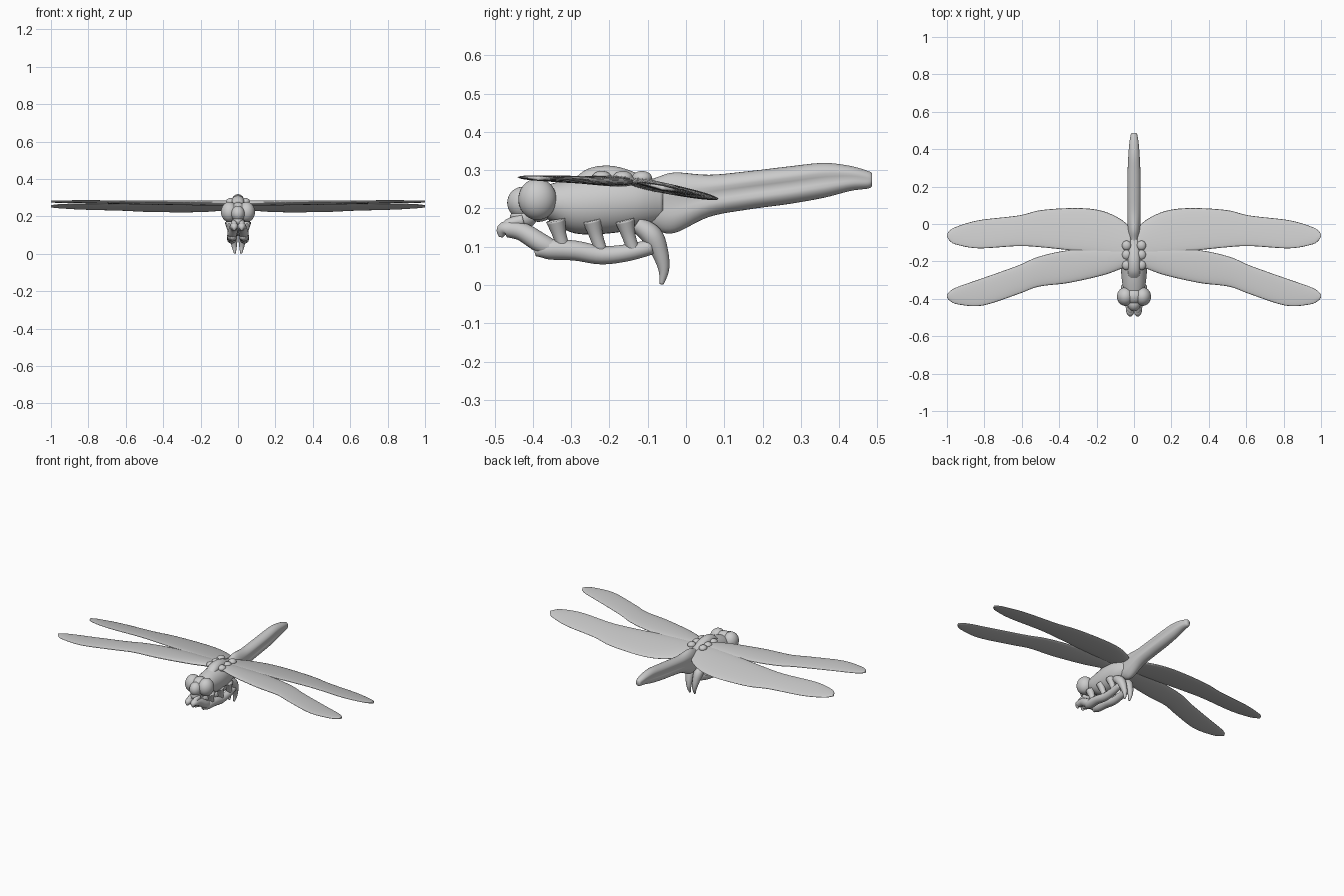
import bpy, bmesh, math
from mathutils import Vector

if "Cube" in bpy.data.objects:
    bpy.data.objects.remove(bpy.data.objects["Cube"])

grey = bpy.data.materials.new("light grey")
grey.use_nodes = True
COLOUR = (0.6, 0.6, 0.6, 1)
grey.diffuse_color = COLOUR
grey.node_tree.nodes["Principled BSDF"].inputs["Base Color"].default_value = COLOUR


def smooth_path(points, steps):
    """Catmull-Rom interpolation of tuples of any length."""
    out = []
    for i in range(len(points) - 1):
        quad = (points[max(i - 1, 0)], points[i], points[i + 1],
                points[min(i + 2, len(points) - 1)])
        for s in range(steps):
            t = s / steps
            out.append([0.5 * (2 * b + (c - a) * t + (2 * a - 5 * b + 4 * c - d) * t * t
                               + (3 * b - a - 3 * c + d) * t ** 3)
                        for a, b, c, d in zip(*quad)])
    out.append(list(points[-1]))
    return out


def finish(name, bm):
    bmesh.ops.recalc_face_normals(bm, faces=bm.faces)
    mesh = bpy.data.meshes.new(name)
    bm.to_mesh(mesh)
    bm.free()
    mesh.materials.append(grey)
    mesh.shade_smooth()
    obj = bpy.data.objects.new(name, mesh)
    bpy.context.collection.objects.link(obj)
    return obj


def loft(name, rings):
    """Skin closed rings of points and cap both ends."""
    bm = bmesh.new()
    loops = [[bm.verts.new(p) for p in ring] for ring in rings]
    for a, b in zip(loops, loops[1:]):
        for i in range(len(a)):
            j = (i + 1) % len(a)
            bm.faces.new((a[i], a[j], b[j], b[i]))
    bm.faces.new(loops[0])
    bm.faces.new(loops[-1])
    return finish(name, bm)


def angles(n):
    return [2 * math.pi * i / n for i in range(n)]


def body(name, stations, groove=0):
    """Stations are y, bottom z, top z, half width; groove pinches the flanks."""
    rings = []
    path = smooth_path(stations, 5)
    for k, (y, low, high, w) in enumerate(path):
        pinch = groove * math.sin(math.pi * k / (len(path) - 1))
        rings.append([(w * math.cos(a) * (1 - pinch * math.exp(-(math.sin(a) / 0.35) ** 2)),
                       y, (low + high) / 2 + (high - low) / 2 * math.sin(a))
                      for a in angles(32)])
    return loft(name, rings)


def tube(name, points, side):
    """Points are x, y, z, radius."""
    path = smooth_path(points, 5)
    spots = [Vector((p[0] * side, p[1], p[2])) for p in path]
    rings = []
    for i, p in enumerate(spots):
        along = (spots[min(i + 1, len(spots) - 1)] - spots[max(i - 1, 0)]).normalized()
        u = along.cross(Vector((1, 0, 0))).normalized()
        v = along.cross(u)
        rings.append([p + path[i][3] * (u * math.cos(a) + v * math.sin(a)) for a in angles(12)])
    return loft(name, rings)


def ball(name, centre, size):
    bm = bmesh.new()
    bmesh.ops.create_uvsphere(bm, u_segments=28, v_segments=18, radius=1)
    bmesh.ops.scale(bm, vec=size, verts=bm.verts)
    bmesh.ops.translate(bm, vec=centre, verts=bm.verts)
    return finish(name, bm)


def wing(name, stations, height, slope, pivot, side):
    """Stations are x, rear edge y, front edge y; the sheet tilts along y."""
    rings = []
    for x, rear, front in smooth_path(stations, 6):
        mid, half = (rear + front) / 2, (rear - front) / 2
        thick = min(0.006 + 0.009 * (1 - x), half)
        ring = []
        for a in angles(24):
            y = mid + half * math.cos(a)
            ring.append((x * side, y, height + slope * (y - pivot) + thick * math.sin(a)))
        rings.append(ring)
    return loft(name, rings)


# Thorax, neck and abdomen
body("thorax", [(-0.39, 0.19, 0.25, 0.03), (-0.35, 0.165, 0.265, 0.055),
                (-0.29, 0.135, 0.28, 0.066), (-0.2, 0.135, 0.292, 0.07),
                (-0.12, 0.15, 0.285, 0.06), (-0.06, 0.17, 0.27, 0.035)])
body("abdomen", [(-0.12, 0.17, 0.27, 0.025), (-0.08, 0.145, 0.28, 0.032),
                 (-0.03, 0.136, 0.294, 0.038), (0.06, 0.178, 0.288, 0.041),
                 (0.16, 0.197, 0.297, 0.042), (0.27, 0.212, 0.31, 0.041),
                 (0.36, 0.228, 0.319, 0.036), (0.43, 0.246, 0.311, 0.029),
                 (0.475, 0.252, 0.298, 0.02), (0.486, 0.258, 0.292, 0.014)], groove=0.3)

# Head
ball("head", (0, -0.385, 0.22), (0.055, 0.05, 0.055))
ball("face", (0, -0.425, 0.215), (0.036, 0.042, 0.042))
ball("jaw", (0, -0.425, 0.175), (0.03, 0.035, 0.028))
body("back_plate", [(-0.3, 0.24, 0.27, 0.025), (-0.26, 0.25, 0.302, 0.032),
                    (-0.21, 0.25, 0.312, 0.034), (-0.16, 0.25, 0.304, 0.032),
                    (-0.1, 0.24, 0.28, 0.025)])

HIND = [(0.02, -0.02, -0.16), (0.07, 0.025, -0.17), (0.17, 0.07, -0.16),
        (0.3, 0.085, -0.145), (0.49, 0.075, -0.125), (0.62, 0.045, -0.118),
        (0.83, 0.02, -0.13), (0.95, -0.015, -0.11), (0.985, -0.035, -0.09), (1, -0.055, -0.068)]
FORE = [(0.02, -0.14, -0.22), (0.07, -0.13, -0.24), (0.17, -0.13, -0.275),
        (0.35, -0.14, -0.315), (0.51, -0.175, -0.335), (0.62, -0.222, -0.375),
        (0.81, -0.29, -0.436), (0.94, -0.335, -0.43), (0.985, -0.36, -0.41), (1, -0.38, -0.392)]

for label, side in (("left", 1), ("right", -1)):
    ball(label + "_eye", (0.046 * side, -0.388, 0.224), (0.045, 0.05, 0.054))
    wing(label + "_hind_wing", HIND, 0.27, -0.2, -0.14, side)
    wing(label + "_fore_wing", FORE, 0.276, -0.04, -0.3, side)

    # Wing joints on the back
    for y in (-0.115, -0.165, -0.22):
        ball(label + "_wing_joint", (0.04 * side, y, 0.28), (0.024, 0.026, 0.018))

    # Folded legs below the thorax
    tube(label + "_front_leg", [(0.02, -0.484, 0.125, 0.005), (0.02, -0.475, 0.145, 0.02),
                                (0.022, -0.43, 0.14, 0.024), (0.03, -0.38, 0.11, 0.026),
                                (0.03, -0.34, 0.09, 0.022)], side)
    tube(label + "_lower_leg", [(0.028, -0.395, 0.085, 0.01), (0.03, -0.36, 0.093, 0.026),
                                (0.034, -0.29, 0.09, 0.026), (0.034, -0.22, 0.078, 0.024),
                                (0.032, -0.15, 0.085, 0.022), (0.03, -0.09, 0.1, 0.02)], side)
    tube(label + "_rear_leg", [(0.03, -0.13, 0.16, 0.02), (0.028, -0.09, 0.13, 0.028),
                               (0.024, -0.068, 0.085, 0.022), (0.02, -0.058, 0.04, 0.014),
                               (0.017, -0.064, 0.002, 0.005)], side)
    for y in (-0.33, -0.235, -0.15):
        tube(label + "_thigh", [(0.045, y - 0.01, 0.17, 0.026), (0.04, y, 0.13, 0.018),
                                (0.034, y + 0.015, 0.085, 0.016)], side)
    tube(label + "_chin_feeler", [(0.02, -0.425, 0.17, 0.016), (0.02, -0.465, 0.158, 0.014),
                                  (0.02, -0.488, 0.14, 0.004)], side)
